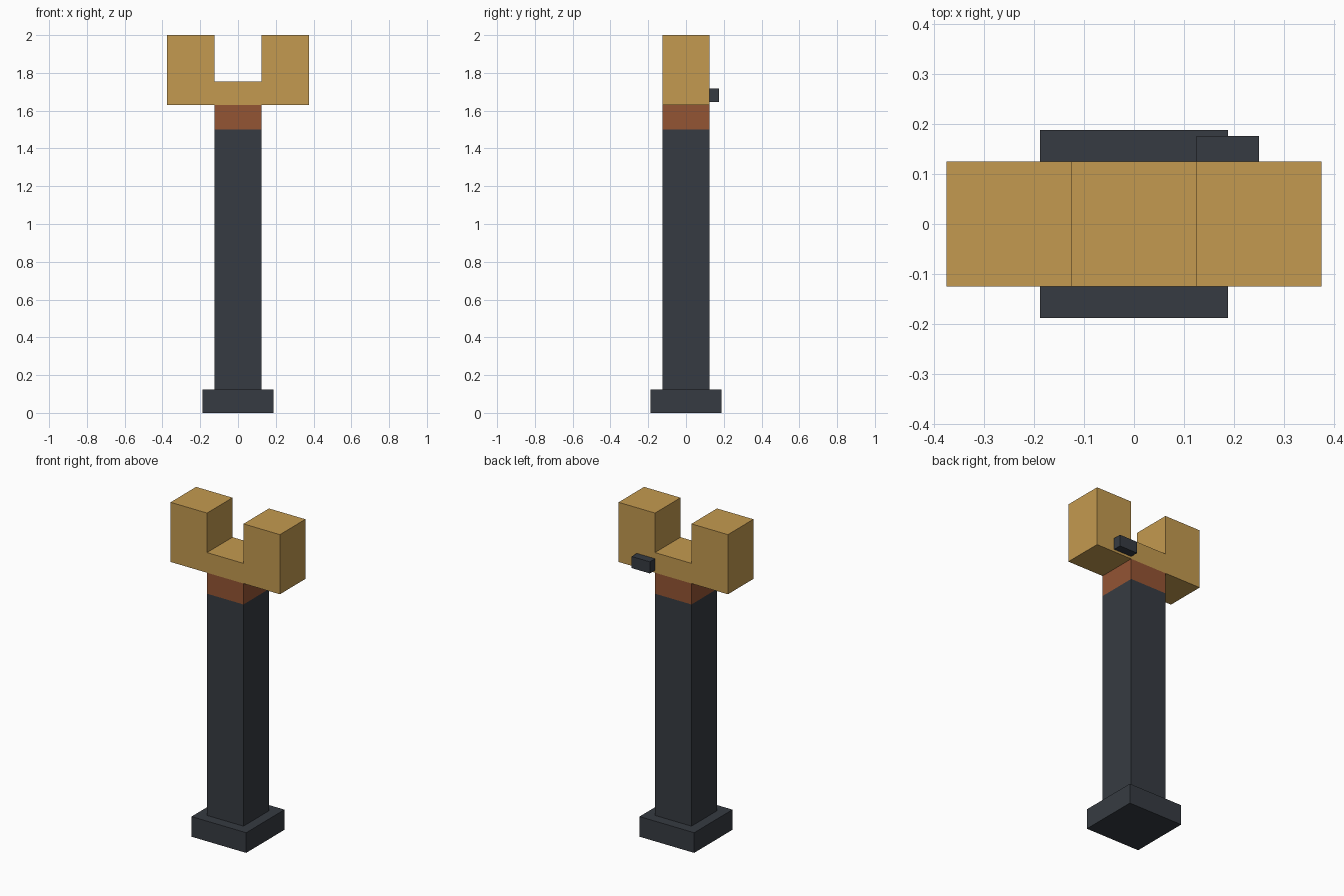
import bpy
from mathutils import Matrix, Vector
import bmesh

default = bpy.data.objects.get("Cube")
if default:
    bpy.data.objects.remove(default, do_unlink=True)


def material(name, rgb):
    mat = bpy.data.materials.new(name)
    mat.use_nodes = True
    mat.diffuse_color = (*rgb, 1)
    mat.node_tree.nodes["Principled BSDF"].inputs["Base Color"].default_value = (*rgb, 1)
    return mat


def box(name, low, high, mat):
    """Flat-shaded box spanning two opposite corners."""
    low, high = Vector(low), Vector(high)
    place = Matrix.Translation((low + high) / 2) @ Matrix.Diagonal((*(high - low), 1))
    bm = bmesh.new()
    bmesh.ops.create_cube(bm, size=1, matrix=place)
    mesh = bpy.data.meshes.new(name)
    bm.to_mesh(mesh)
    bm.free()
    mesh.materials.append(mat)
    obj = bpy.data.objects.new(name, mesh)
    bpy.context.collection.objects.link(obj)
    return obj


slate = material("dark slate", (0.037, 0.044, 0.054))
gold = material("ochre gold", (0.552, 0.323, 0.08))
copper = material("copper brown", (0.296, 0.089, 0.034))

R = 0.125     # half width of the post
FOOT = 0.1875  # half width of the foot
ARM = 0.375   # half length of the crossbar

# Foot, post and collar
box("foot", (-FOOT, -FOOT, 0), (FOOT, FOOT, 0.125), slate)
box("post", (-R, -R, 0.125), (R, R, 1.5), slate)
box("collar", (-R, -R, 1.5), (R, R, 1.63), copper)

# Forked head
box("crossbar", (-ARM, -R, 1.63), (ARM, R, 1.755), gold)
box("right_prong", (-ARM, -R, 1.755), (-R, R, 2), gold)
box("left_prong", (R, -R, 1.755), (ARM, R, 2), gold)

# Small block on the back of the crossbar
box("back_block", (R, R, 1.645), (0.25, 0.176, 1.717), slate)
